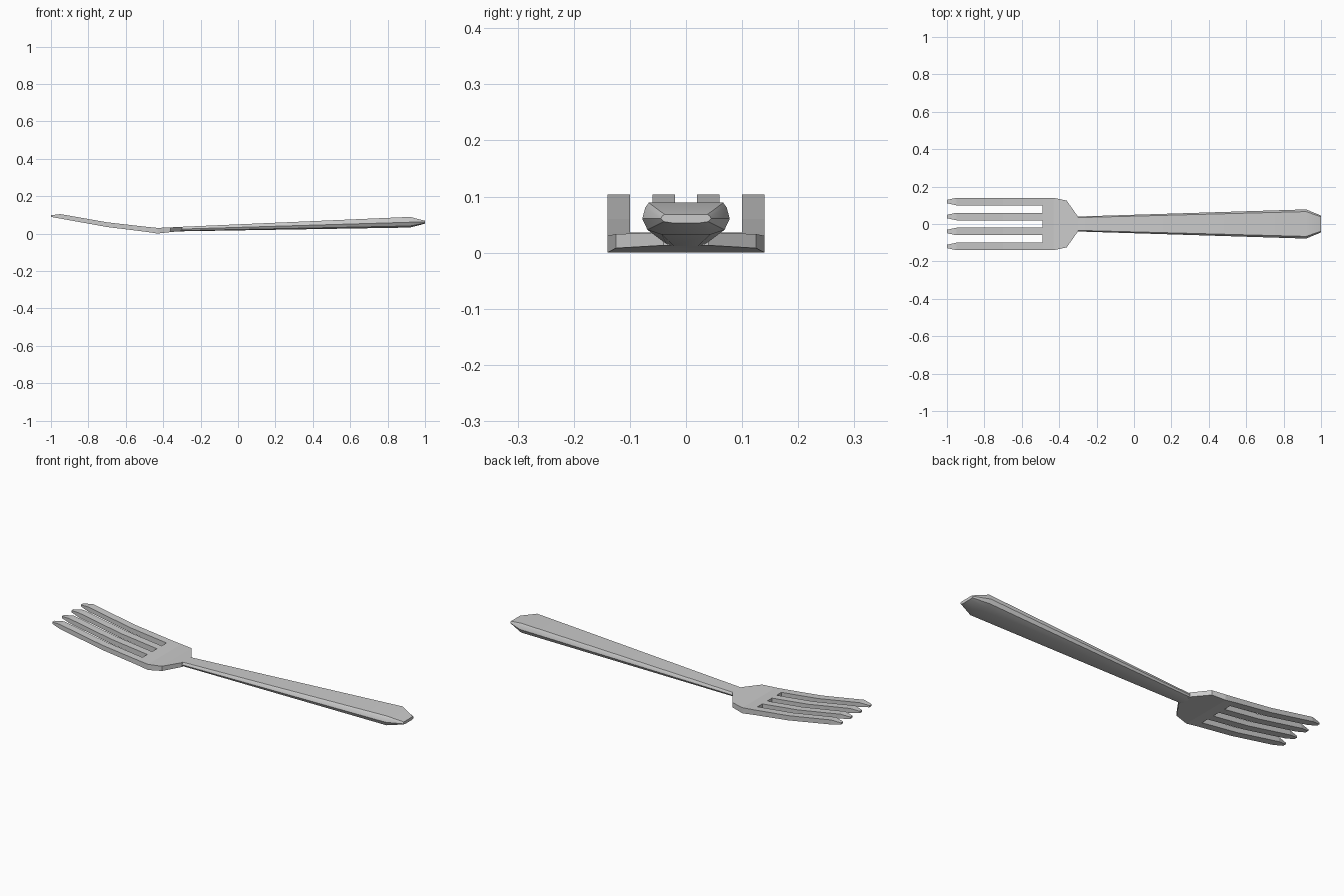
import bpy, bmesh

if "Cube" in bpy.data.objects:
    bpy.data.objects.remove(bpy.data.objects["Cube"])

# Forked head: side-curve stations (x, bottom z, top z)
tine_st = [(-1, .089, .098), (-.95, .080, .104), (-.7, .035, .060), (-.49, .009, .036)]
palm_st = [(-.49, .009, .036), (-.43, .0, .030), (-.36, .008, .033), (-.30, .013, .036)]
palm_half = [.14, .14, .125, .04]
cols = [-.14, -.10, -.06, -.02, .02, .06, .10, .14]


def finish(bm, name):
    bmesh.ops.remove_doubles(bm, verts=bm.verts, dist=1e-5)
    bmesh.ops.recalc_face_normals(bm, faces=bm.faces)
    me = bpy.data.meshes.new(name)
    bm.to_mesh(me)
    bm.free()
    ob = bpy.data.objects.new(name, me)
    bpy.context.collection.objects.link(ob)
    return ob


def loft(bm, rings):
    vs = [[bm.verts.new(p) for p in r] for r in rings]
    n = len(vs[0])
    for a, b in zip(vs, vs[1:]):
        for i in range(n):
            j = (i + 1) % n
            bm.faces.new((a[i], a[j], b[j], b[i]))
    return vs


# Tines
bm = bmesh.new()
for k in range(0, 8, 2):
    c = (cols[k] + cols[k + 1]) / 2
    rings = []
    for i, (x, lo, hi) in enumerate(tine_st):
        h = .009 if i == 0 else .02
        rings.append([(x, c - h, lo), (x, c + h, lo), (x, c + h, hi), (x, c - h, hi)])
    vs = loft(bm, rings)
    bm.faces.new(vs[0])

# Palm and shoulders, divided to meet the tines
rings = []
for (x, lo, hi), w in zip(palm_st, palm_half):
    ys = [y * w / .14 for y in cols]
    rings.append([(x, y, lo) for y in ys] + [(x, y, hi) for y in reversed(ys)])
vs = loft(bm, rings)
bm.faces.new(vs[-1])
for k in (1, 3, 5):
    r = vs[0]
    bm.faces.new((r[k], r[k + 1], r[14 - k], r[15 - k]))
finish(bm, "fork_head")

# Handle: x, half width, bottom z, top z
section = [(.55, 0), (.88, .15), (1, .5), (.93, .85), (.85, 1)]
section += [(-y, z) for y, z in reversed(section)]
bm = bmesh.new()
rings = []
for x, w, lo, hi in [(-.36, .04, .012, .031), (-.30, .04, .012, .036),
                     (.92, .078, .032, .089), (1, .045, .053, .068)]:
    rings.append([(x, y * w, lo + z * (hi - lo)) for y, z in section])
vs = loft(bm, rings)
bm.faces.new(vs[0])
bm.faces.new(vs[-1])
handle = finish(bm, "handle")
bpy.context.view_layer.objects.active = handle
handle.select_set(True)
bpy.ops.object.shade_smooth_by_angle(angle=0.6)
